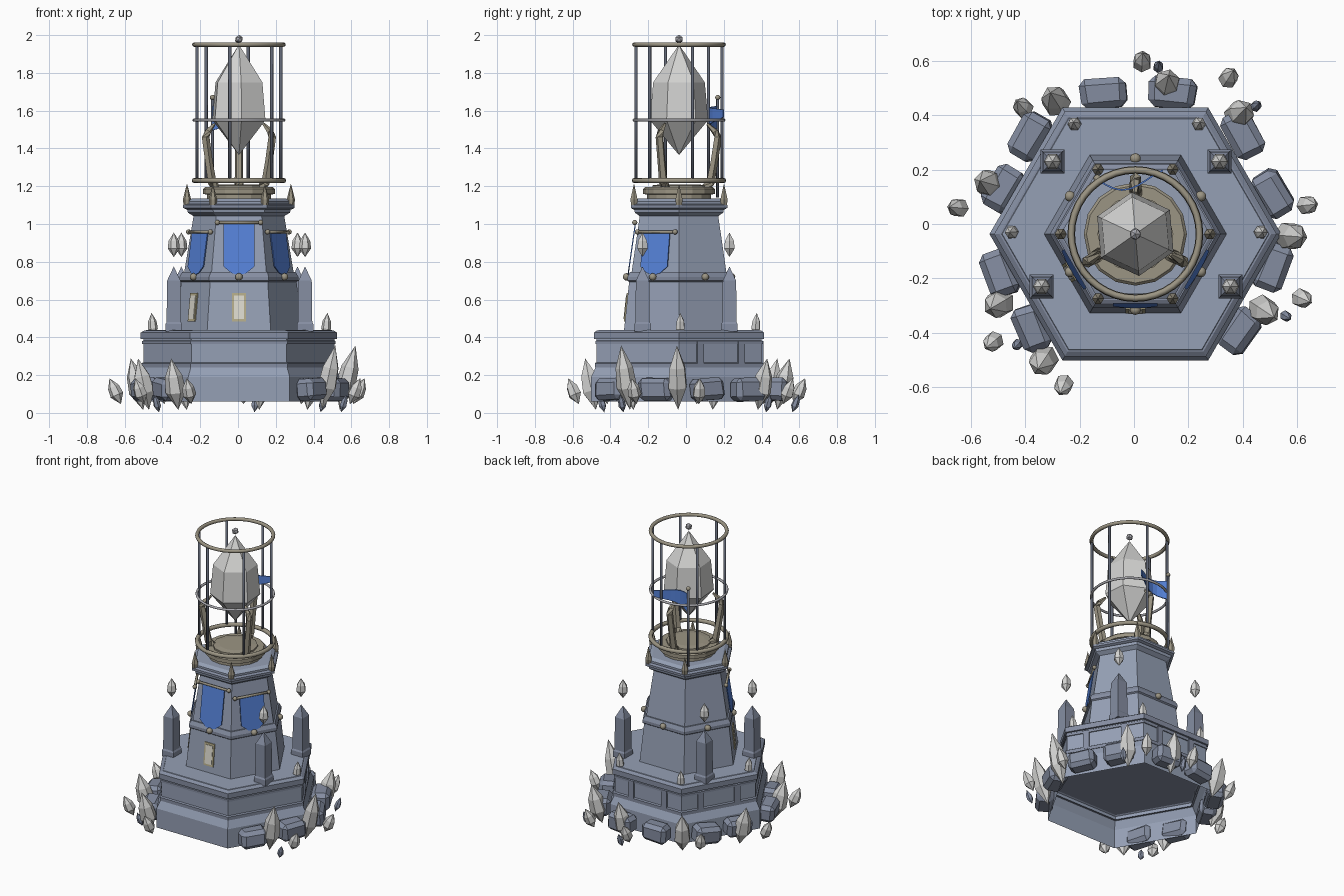
import bpy, bmesh, random
from math import sin, cos, pi, radians, atan2, degrees, floor
from mathutils import Vector, Matrix

random.seed(4)
cube = bpy.data.objects.get("Cube")
if cube:
    bpy.data.objects.remove(cube)

CX, CY = 0.005, -0.037  # tower axis


def material(name, *rgb):
    m = bpy.data.materials.new(name)
    m.use_nodes = True
    m.diffuse_color = (*rgb, 1)
    m.node_tree.nodes["Principled BSDF"].inputs["Base Color"].default_value = (*rgb, 1)
    return m


STONE = material("blue grey stone", .30, .35, .46)
TRIM = material("dark stone trim", .235, .27, .36)
GOLD = material("dull gold", .33, .30, .23)
IRON = material("dark iron", .11, .125, .165)
SILVER = material("silver", .42, .42, .45)
CRYSTAL = material("pale crystal", .66, .66, .65)
BLUE = material("banner blue", .09, .22, .68)
PANE = material("window cream", .72, .70, .62)
FRAME = material("window frame", .46, .41, .25)


def finish(name, bm, mat, loc=(CX, CY, 0), rot=(0, 0, 0)):
    bmesh.ops.recalc_face_normals(bm, faces=bm.faces)
    me = bpy.data.meshes.new(name)
    bm.to_mesh(me)
    bm.free()
    me.materials.append(mat)
    ob = bpy.data.objects.new(name, me)
    ob.location, ob.rotation_euler = loc, rot
    bpy.context.collection.objects.link(ob)
    return ob


def smooth(ob):
    for p in ob.data.polygons:
        p.use_smooth = True


def lathe(name, profile, mat, sides=6, loc=(CX, CY, 0), rot=(0, 0, 0), bottom=True):
    """Spin (radius, z) points; zero radius becomes a tip."""
    bm = bmesh.new()
    rings = []
    for r, z in profile:
        n = sides if r > 0 else 1
        rings.append([bm.verts.new((r * cos(2 * pi * i / sides), r * sin(2 * pi * i / sides), z))
                      for i in range(n)])
    for a, b in zip(rings, rings[1:]):
        for i in range(sides):
            j = (i + 1) % sides
            quad = [a[i % len(a)], a[j % len(a)], b[j % len(b)], b[i % len(b)]]
            bm.faces.new(list(dict.fromkeys(quad)))
    if bottom and len(rings[0]) > 2:
        bm.faces.new(rings[0])
    if len(rings[-1]) > 2:
        bm.faces.new(rings[-1])
    return finish(name, bm, mat, loc, rot)


def tube(name, points, radius, mat, sides=8, closed=False, taper=None):
    """Tube along points, relative to the tower axis."""
    bm = bmesh.new()
    pts = [Vector(p) for p in points]
    n, rings = len(pts), []
    for k, p in enumerate(pts):
        before = pts[k - 1] if closed or k else p
        after = pts[(k + 1) % n] if closed or k < n - 1 else p
        t = (after - before).normalized()
        ref = Vector((0, 0, 1)) if abs(t.z) < .8 else Vector((p.y, -p.x, 0)).normalized()
        u = t.cross(ref).normalized()
        v = t.cross(u)
        r = radius * (taper[k] if taper else 1)
        rings.append([bm.verts.new(p + r * (cos(2 * pi * i / sides) * u + sin(2 * pi * i / sides) * v))
                      for i in range(sides)])
    for a, b in zip(rings, rings[1:] + rings[:1] if closed else rings[1:]):
        for i in range(sides):
            j = (i + 1) % sides
            bm.faces.new((a[i], a[j], b[j], b[i]))
    if not closed:
        bm.faces.new(rings[0])
        bm.faces.new(rings[-1])
    ob = finish(name, bm, mat)
    if sides > 5:
        smooth(ob)
    return ob


def ring(name, radius, z, thick, mat):
    return tube(name, [(radius * cos(pi * i / 20), radius * sin(pi * i / 20), z) for i in range(40)],
                thick, mat, closed=True)


def ball(name, pos, radius, mat, level=2):
    bm = bmesh.new()
    bmesh.ops.create_icosphere(bm, subdivisions=level, radius=radius)
    ob = finish(name, bm, mat, (CX + pos[0], CY + pos[1], pos[2]))
    if level > 1:
        smooth(ob)


def on_wall(az, u, r, z):
    a = radians(az)
    return Vector((r * cos(a) - u * sin(a), r * sin(a) + u * cos(a), z))


def plate(name, az, outline, depth, mat, lift, thick=.006):
    """Thin plate of (across, height) points; depth gives the wall distance at a height."""
    bm = bmesh.new()
    back = [bm.verts.new(on_wall(az, u, depth(z) + lift, z)) for u, z in outline]
    f = bm.faces.new(back)
    out = bmesh.ops.extrude_face_region(bm, geom=[f])
    push = on_wall(az, 0, thick, 0)
    bmesh.ops.translate(bm, vec=push, verts=[g for g in out["geom"] if isinstance(g, bmesh.types.BMVert)])
    return finish(name, bm, mat)


def crystal(name, x, y, z, radius, half, lean=0, az=0, mat=CRYSTAL):
    shape = [(0, -half), (radius, -.3 * half), (.85 * radius, .32 * half), (0, half)]
    return lathe(name, shape, mat, 6, (x, y, z), (0, radians(lean), az))


# Hexagonal base, open underneath, with mouldings
lathe("base", [(.537, .06), (.537, .19), (.505, .25), (.505, .39), (.505, .42), (.49, .44)],
      STONE, bottom=False)
for name, r, low, high in (("base_rim", .52, .39, .425), ("base_upper_band", .512, .365, .38),
                           ("base_lower_band", .515, .24, .262)):
    lathe(name, [(r - .02, low), (r, low), (r, high), (r - .02, high + .012)], TRIM, bottom=False)
for az in (30, 90, 150):
    for u in (-.125, .125):
        plate("base_post", az, [(u - .02, .25), (u + .02, .25), (u + .02, .38), (u - .02, .38)],
              lambda z: .433, TRIM, 0, .014)

# Tower body
lathe("tower_lower", [(.337, .43), (.303, .71)], STONE)
lathe("tower_band", [(.30, .69), (.315, .70), (.315, .72), (.30, .745)], TRIM)
lathe("tower_upper", [(.292, .73), (.237, 1.06)], STONE)
lathe("tower_cornice", [(.237, 1.04), (.27, 1.06), (.275, 1.08)], STONE)
lathe("cornice_trim", [(.28, 1.078), (.295, 1.085), (.295, 1.10), (.28, 1.107)], TRIM)
lathe("tower_top", [(.275, 1.10), (.275, 1.12), (.25, 1.135)], STONE)
lathe("collar_lower", [(.17, 1.13), (.17, 1.155), (.19, 1.16), (.19, 1.185), (.18, 1.195)], GOLD, 16)
lathe("collar_dish", [(.14, 1.19), (.14, 1.205), (.10, 1.21)], GOLD, 12)

# Spikes on the cornice corners and knobs on the band
for k in range(6):
    a = k * pi / 3
    spot = (CX + .275 * cos(a), CY + .275 * sin(a), 0)
    lathe("cornice_spike", [(.018, 1.10), (.022, 1.13), (0, 1.215)], GOLD, 6, spot)
    ball("band_knob", on_wall(30 + 60 * k, 0, .278, .72), .02, GOLD)


# Banners on the three forward faces
def upper_wall(z):
    return .253 - (z - .73) * .144


for az, top in ((270, 1.0), (210, .95), (330, .95)):
    w = .082
    plate("banner", az, [(-w, top), (-w, .775), (-.04, .74), (0, .73), (.04, .74), (w, .775), (w, top)],
          upper_wall, BLUE, .014)
    r = upper_wall(top) + .02
    ends = [on_wall(az, s * .115, r, top + .008) for s in (-1, 1)]
    tube("banner_rod", ends, .008, GOLD)
    for e in ends:
        ball("rod_knob", e, .014, GOLD)


# Lit windows
def lower_wall(z):
    return .292 - (z - .43) * .105


for az in (270, 210):
    for name, w, low, high, mat, lift in (("window_frame", .037, .485, .635, FRAME, 0),
                                          ("window_pane", .026, .497, .622, PANE, .003)):
        plate(name, az, [(-w, low), (w, low), (w, high), (-w, high)], lower_wall, mat, lift)

# Corner pillars, each with a floating crystal
for x, y in ((-.30, .23), (.315, .23), (-.34, -.23), (.355, -.23)):
    lathe("pillar", [(.062, .43), (.062, .47), (.054, .48), (.05, .70), (0, .775)], TRIM, 4,
          (x, y, 0), (0, 0, pi / 4))
    crystal("floating_crystal", x, y, .89, .032, .065)
for x, y in ((-.22, .37), (.24, .37), (-.452, -.03), (.468, -.03)):
    crystal("ledge_crystal", x, y, .465, .026, .065, 5, atan2(y, x))

# Great crystal with its finial and three claws
lathe("great_crystal", [(0, 1.365), (.155, 1.55), (.137, 1.75), (0, 1.95)], CRYSTAL, 6,
      rot=(0, 0, radians(35)))
ball("finial", (0, 0, 1.978), .023, SILVER, 1)
for az in (90, 210, 330):
    path = [(.13, 1.18), (.165, 1.22), (.185, 1.33), (.205, 1.46), (.19, 1.49), (.15, 1.53)]
    tube("claw", [on_wall(az, 0, r, z) for r, z in path], .024, GOLD, 5,
         taper=[1.1, 1, .9, .9, .75, .3])

# Lantern cage
ring("cage_bottom_ring", .236, 1.23, .014, GOLD)
ring("cage_top_ring", .236, 1.95, .012, GOLD)
ring("cage_middle_ring", .238, 1.55, .008, SILVER)
for k in range(6):
    az = 18 + 60 * k
    tube("cage_bar", [on_wall(az, 0, .233, 1.22), on_wall(az, 0, .233, 1.95)], .009, IRON)

# Flag flying at the rear
px, py = -.14, .205
tube("flag_pole", [(px, py, 1.14), (px, py, 1.66)], .008, IRON)
ball("flag_finial", (px, py, 1.67), .014, GOLD)
bm = bmesh.new()
cols = []
for i in range(9):
    t = i / 8
    x, y = px + .24 * t, py - .04 * sin(t * pi * 1.3)
    cols.append([bm.verts.new((x, y, 1.495 + .07 * t)), bm.verts.new((x, y, 1.625 - .02 * t))])
for a, b in zip(cols, cols[1:]):
    bm.faces.new((a[0], b[0], b[1], a[1]))
flag = finish("flag", bm, BLUE)
flag.modifiers.new("thickness", "SOLIDIFY").thickness = .006

# Rocks around the foot
rocks = ((-.11, .48), (.14, .48), (-.385, .32), (.40, .33), (-.48, .13), (.51, .11),
         (-.495, -.18), (.51, -.155), (-.375, -.385), (.39, -.395))
for x, y in rocks:
    side = 30 + 60 * floor(degrees(atan2(y - CY, x - CX)) / 60)
    bm = bmesh.new()
    bmesh.ops.create_cube(bm, size=1)
    bmesh.ops.scale(bm, vec=(.115, .175, .12), verts=bm.verts)
    for v in bm.verts:
        v.co *= random.uniform(.92, 1.06)
    bmesh.ops.bevel(bm, geom=bm.edges[:], offset=.024, segments=1, affect="EDGES")
    turn = radians(side + random.uniform(-10, 10))
    finish("rock", bm, TRIM, (x, y, .125), (random.uniform(-.1, .1), random.uniform(-.1, .1), turn))

# Crystal clusters around the foot
for i, (x, y) in enumerate(((-.29, .455), (.12, .515), (.39, .405), (.58, -.045), (.48, -.32),
                            (-.335, -.505), (-.50, -.295), (-.535, .15))):
    half = .175 if i in (3, 4) else .14
    crystal("large_crystal", x, y, .012 + half, .054, half, 14, atan2(y, x))
for x, y in ((.03, .60), (.35, .54), (.64, .07), (.62, -.275), (-.26, -.595), (-.52, -.435),
             (-.65, .06), (-.41, .43)):
    crystal("small_crystal", x, y, .115, .036, .075, 24, atan2(y, x))
for x, y in ((.09, .58), (.45, .435), (.56, -.34), (-.43, -.445)):
    crystal("shard", x, y, .05, .02, .05, 20, atan2(y, x), TRIM)
